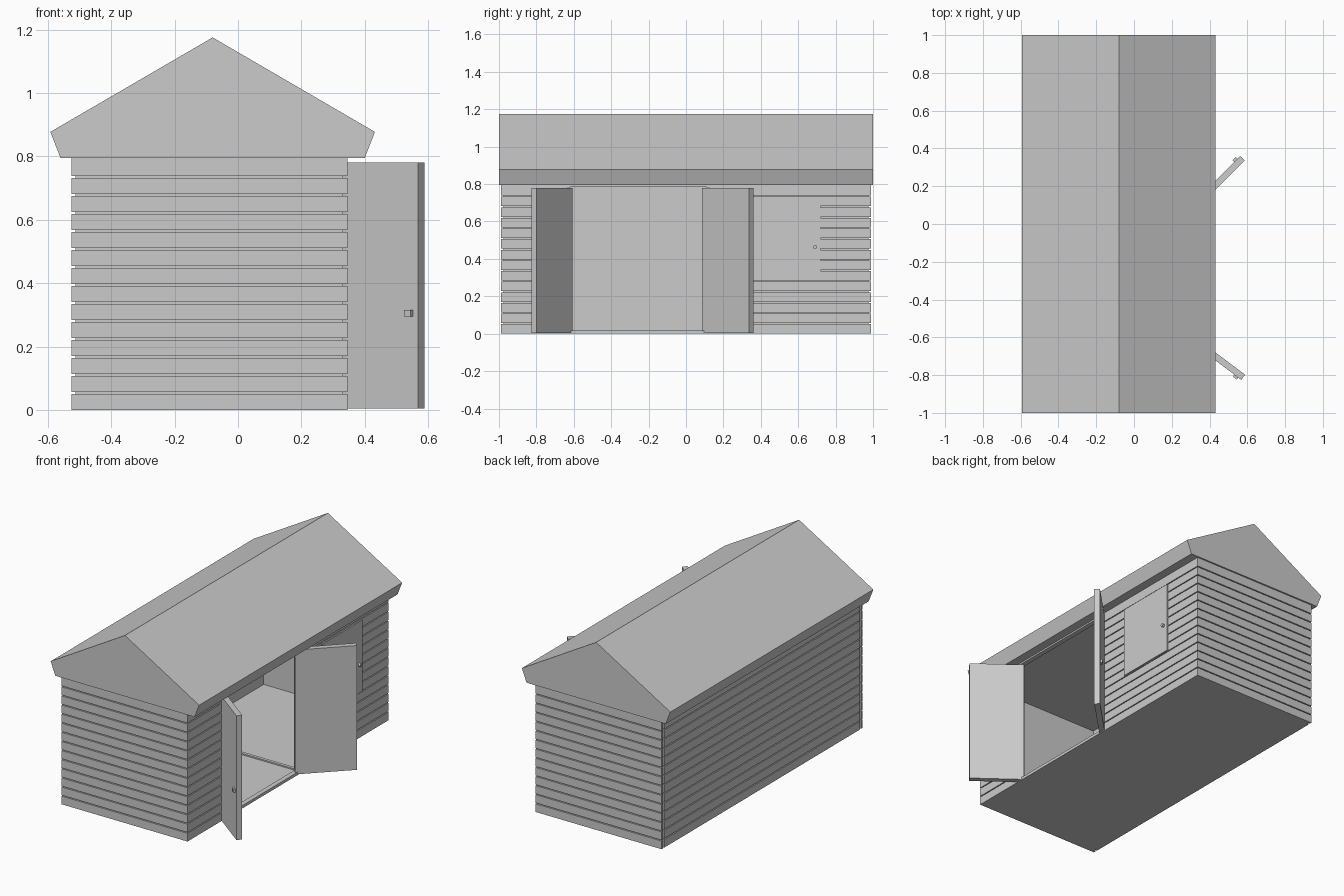
import bpy
from math import atan2, cos, sin
from mathutils import Matrix, Vector

cube = bpy.data.objects.get("Cube")
if cube:
    bpy.data.objects.remove(cube, do_unlink=True)

grey = bpy.data.materials.new("plain grey")
grey.use_nodes = True
grey.diffuse_color = (0.6, 0.6, 0.6, 1)
grey.node_tree.nodes["Principled BSDF"].inputs["Base Color"].default_value = (0.6, 0.6, 0.6, 1)


def make(name, verts, faces):
    mesh = bpy.data.meshes.new(name)
    mesh.from_pydata(verts, [], faces)
    mesh.materials.append(grey)
    obj = bpy.data.objects.new(name, mesh)
    bpy.context.collection.objects.link(obj)
    return obj


BOX = [(0, 2, 3, 1), (4, 5, 7, 6), (0, 1, 5, 4), (2, 6, 7, 3), (0, 4, 6, 2), (1, 3, 7, 5)]


def boxes(name, bounds):
    """One object from boxes given as (x range, y range, z range)."""
    verts, faces = [], []
    for xs, ys, zs in bounds:
        n = len(verts)
        verts += [(x, y, z) for z in zs for y in ys for x in xs]
        faces += [tuple(i + n for i in f) for f in BOX]
    return make(name, verts, faces)


X0, X1, Y = -0.525, 0.345, 0.99      # outer wall faces
TOP, SKIN, WALL = 0.795, 0.013, 0.03  # wall height, board depth, wall depth
OPEN0, OPEN1, HEAD = -0.62, 0.11, 0.785
ROWS, GAP = 14, 0.006
PITCH = TOP / ROWS


def siding(name, xs, ys):
    boxes(name, [(xs, ys, (i * PITCH, (i + 1) * PITCH - (GAP if i < ROWS - 1 else 0)))
                 for i in range(ROWS)])


# Wall cores behind the boards
full = (0, TOP)
inner_y = (-Y + SKIN, Y - SKIN)
boxes("front_wall", [((X0 + SKIN, X1 - SKIN), (-Y + SKIN, -Y + WALL), full)])
boxes("back_wall", [((X0 + SKIN, X1 - SKIN), (Y - WALL, Y - SKIN), full)])
boxes("right_wall", [((X0 + SKIN, X0 + WALL), inner_y, full)])
door_x = (X1 - WALL, X1 - SKIN)
boxes("left_wall", [(door_x, (-Y + SKIN, OPEN0), full), (door_x, (OPEN1, Y - SKIN), full)])
boxes("door_lintel", [((X1 - WALL, X1), (OPEN0, OPEN1), (HEAD, TOP))])

# Horizontal boards on every side
siding("front_boards", (X0, X1), (-Y, -Y + SKIN))
siding("back_boards", (X0, X1), (Y - SKIN, Y))
siding("right_boards", (X0, X0 + SKIN), (-Y + 0.026, Y - 0.026))
siding("left_front_boards", (X1 - SKIN, X1), (-Y + SKIN, OPEN0))
siding("left_back_boards", (X1 - SKIN, X1), (OPEN1, Y - SKIN))

# Floor, threshold and low floor strip
boxes("floor", [((X0 + SKIN, X1 - SKIN), inner_y, (0, 0.01))])
boxes("threshold", [((X1 - WALL, X1), (OPEN0, OPEN1), (0, 0.018))])
boxes("floor_strip", [((X0 + WALL, X1 - WALL), (0.12, 0.14), (0.01, 0.018))])

# Gabled roof with splayed eaves
profile = [(-0.56, TOP), (0.4, TOP), (0.432, 0.877), (-0.08, 1.175), (-0.592, 0.877)]
n = len(profile)
make("roof", [(x, y, z) for y in (-1, 1) for x, z in profile],
     [tuple(range(n)), tuple(range(2 * n - 1, n - 1, -1))]
     + [(i, i + n, (i + 1) % n + n, (i + 1) % n) for i in range(n)])


# Open doors: inner face runs along local x, thickness goes to the outer side
def door(name, hinge, tip, side):
    d = Vector(tip) - Vector(hinge)
    place = Matrix.Translation((*hinge, 0)) @ Matrix.Rotation(atan2(d.y, d.x), 4, 'Z')
    t = 0.034
    leaf = boxes(name, [((-0.015, d.length), tuple(sorted((0, side * t))), (0.005, 0.78))])
    a, b = d.length - 0.045, d.length - 0.02
    knob = boxes(name + "_handle", [((a, b), tuple(sorted((side * t, side * (t + 0.013)))),
                                     (0.295, 0.316))])
    for obj in (leaf, knob):
        obj.matrix_world = place


door("front_door", (X1, -0.615), (0.588, -0.798), -1)
door("back_door", (X1, 0.095), (0.586, 0.336), 1)

# Hatch panel with a round knob
boxes("hatch", [((X1 - SKIN, X1 + 0.008), (0.33, 0.72), (0.285, 0.73))])
bpy.ops.mesh.primitive_cylinder_add(vertices=16, radius=0.01, depth=0.02,
                                    location=(X1 + 0.012, 0.69, 0.463),
                                    rotation=(0, atan2(1, 0), 0))
knob = bpy.context.object
knob.name = "hatch_knob"
knob.data.materials.append(grey)
bpy.ops.object.shade_smooth_by_angle()
